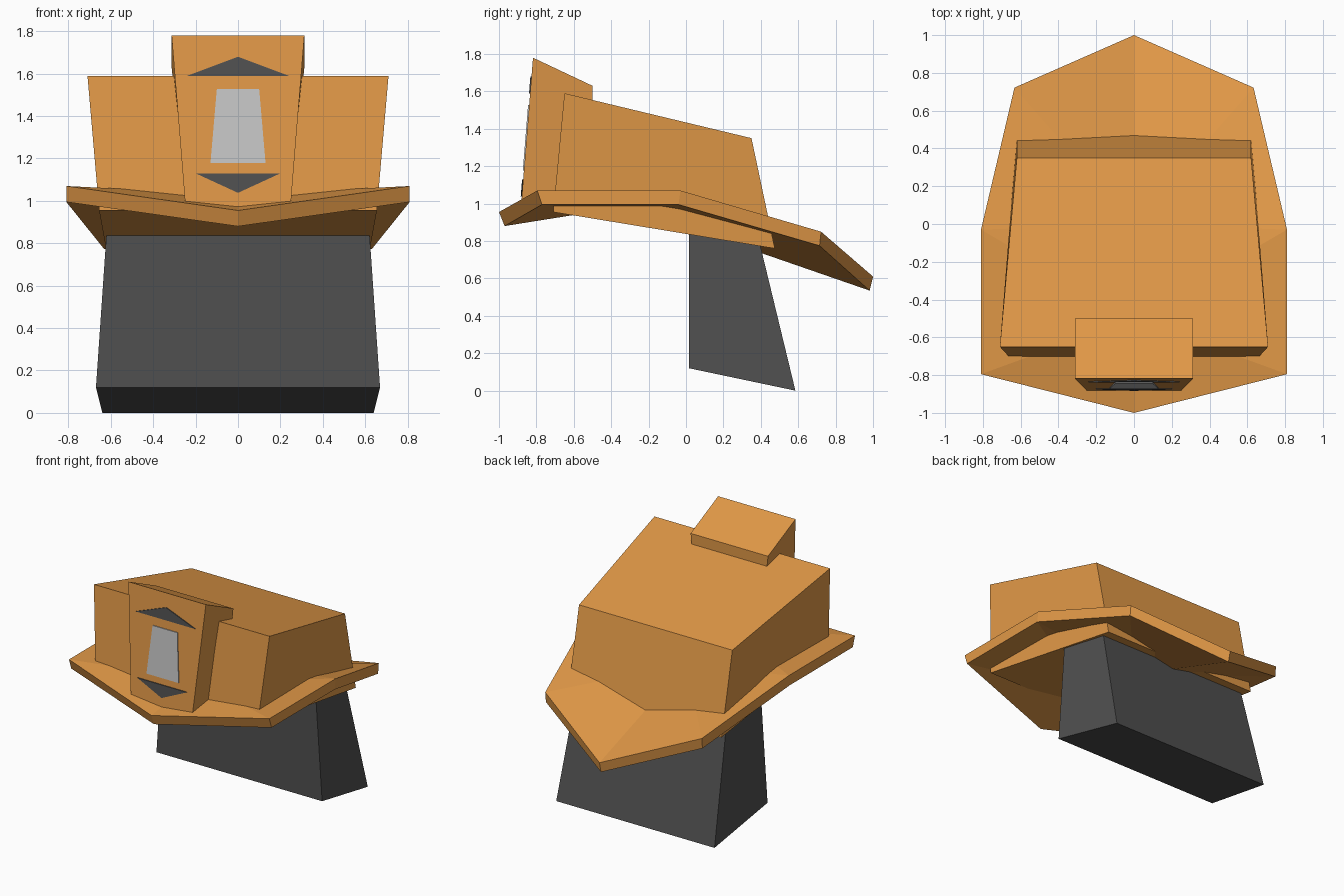
import bpy, bmesh

if "Cube" in bpy.data.objects:
    bpy.data.objects.remove(bpy.data.objects["Cube"])


def material(name, rgb):
    m = bpy.data.materials.new(name)
    m.diffuse_color = (*rgb, 1)
    m.use_nodes = True
    m.node_tree.nodes["Principled BSDF"].inputs["Base Color"].default_value = m.diffuse_color
    return m


ORANGE = material("orange", (0.75, 0.315, 0.063))
DARK = material("dark grey", (0.08, 0.08, 0.08))
SILVER = material("light grey", (0.56, 0.56, 0.56))


def mesh_object(name, verts, faces, mat):
    me = bpy.data.meshes.new(name)
    me.from_pydata(verts, [], faces)
    bm = bmesh.new()
    bm.from_mesh(me)
    bmesh.ops.recalc_face_normals(bm, faces=bm.faces)
    bm.to_mesh(me)
    bm.free()
    me.materials.append(mat)
    ob = bpy.data.objects.new(name, me)
    bpy.context.collection.objects.link(ob)
    return ob


def wedge(name, profile, mat):
    """Symmetric solid from a side profile of (half width, y, z) points."""
    n = len(profile)
    verts = [(s * x, y, z) for s in (-1, 1) for x, y, z in profile]
    faces = [tuple(range(n)), tuple(range(n, 2 * n))]
    faces += [(i, (i + 1) % n, n + (i + 1) % n, n + i) for i in range(n)]
    return mesh_object(name, verts, faces, mat)


# Hat crown, lower edge just below the brim
wedge("crown", [(0.71, -0.65, 1.59), (0.62, 0.35, 1.35),
                (0.62, 0.475, 0.76), (0.655, -0.71, 0.955)], ORANGE)

# Raised panel on the front of the crown
wedge("front_panel", [(0.313, -0.818, 1.78), (0.313, -0.50, 1.63),
                      (0.247, -0.50, 0.97), (0.247, -0.884, 0.96)], ORANGE)

# Dark block at the back, under the hat
wedge("hair_block", [(0.62, 0.015, 0.85), (0.60, 0.395, 0.785),
                     (0.64, 0.585, 0.0), (0.67, 0.015, 0.12)], DARK)

# Bent brim: right half outline and spine, each with a y shift for the underside
half = [(0, -1.0, 0.955, 0.03), (0.81, -0.795, 1.07, 0.025), (0.81, -0.03, 1.07, -0.01),
        (0.633, 0.722, 0.85, -0.008), (0, 1.0, 0.61, -0.018),
        (0, 0.0, 0.95, 0), (0, -0.5, 1.03, 0)]
top = [(x, y, z) for x, y, z, d in half]
low = [(x, y + d, z - 0.075) for x, y, z, d in half]
tris = [(0, 1, 6), (1, 2, 6), (2, 5, 6), (2, 3, 5), (3, 4, 5)]
faces = tris + [tuple(i + 7 for i in t) for t in tris]
faces += [(i, i + 1, i + 8, i + 7) for i in range(4)]
brim = mesh_object("brim", top + low, faces, ORANGE)
bm = bmesh.new()
bm.from_mesh(brim.data)
geom = bm.verts[:] + bm.edges[:] + bm.faces[:]
bmesh.ops.mirror(bm, geom=geom, axis='X', merge_dist=0.0001)
bmesh.ops.remove_doubles(bm, verts=bm.verts, dist=0.0005)
bmesh.ops.recalc_face_normals(bm, faces=bm.faces)
bm.to_mesh(brim.data)
bm.free()


def plate(name, outline, mat):
    """Thin plate lying on the sloping front panel, outline in (x, z)."""
    n = len(outline)
    slope = (0.884 - 0.818) / 0.82
    verts = [(x, -0.818 - (1.78 - z) * slope + d, z)
             for d in (-0.006, 0.002) for x, z in outline]
    faces = [tuple(range(n)), tuple(range(n, 2 * n))]
    faces += [(i, (i + 1) % n, n + (i + 1) % n, n + i) for i in range(n)]
    mesh_object(name, verts, faces, mat)


# Panel decoration
plate("upper_triangle", [(-0.24, 1.59), (0.24, 1.59), (0, 1.68)], DARK)
plate("centre_plate", [(-0.13, 1.178), (0.13, 1.178), (0.10, 1.527), (-0.10, 1.527)], SILVER)
plate("lower_triangle", [(-0.20, 1.13), (0, 1.038), (0.20, 1.13)], DARK)
